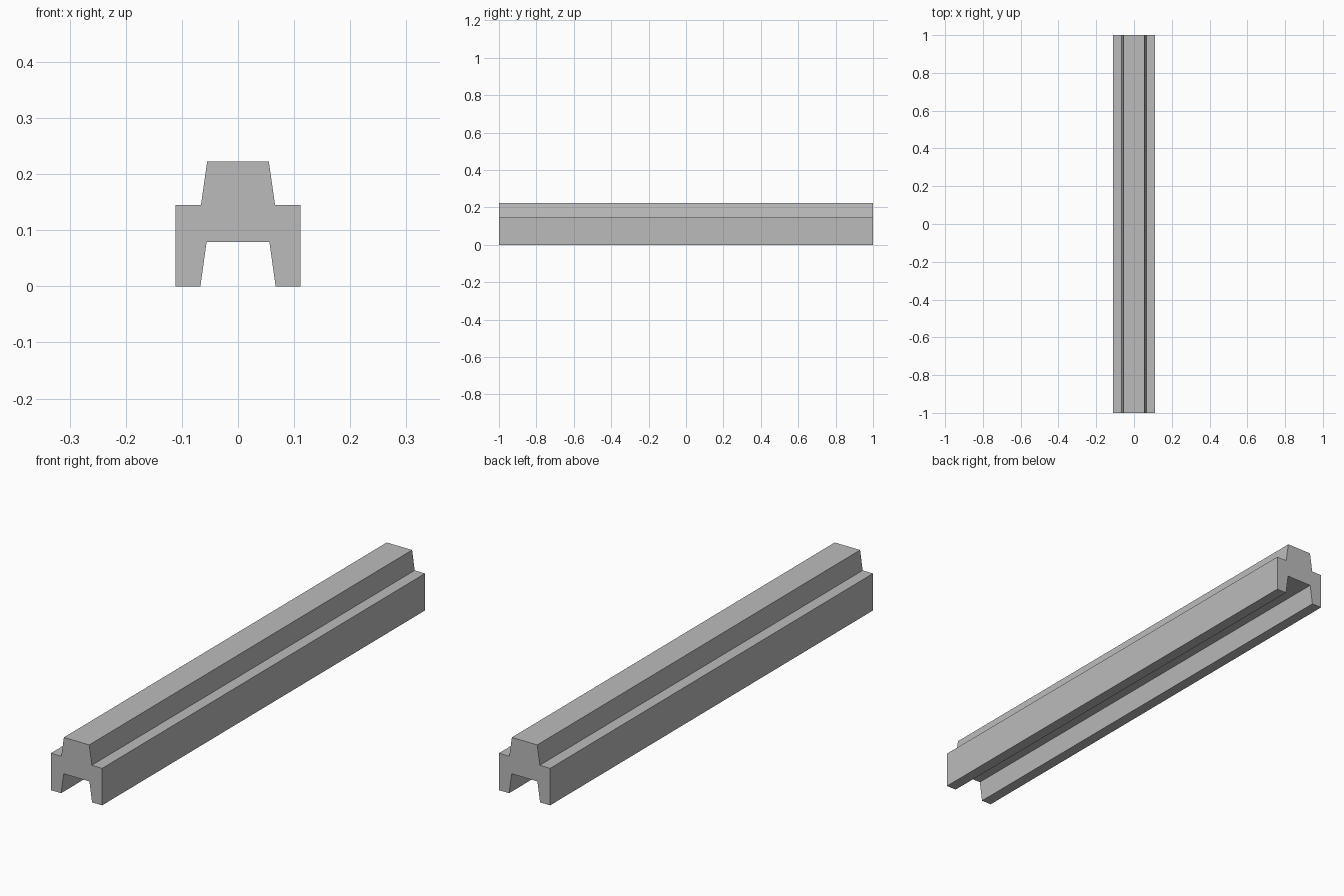
import bpy
import bmesh

cube = bpy.data.objects.get("Cube")
if cube:
    bpy.data.objects.remove(cube, do_unlink=True)

# Plain grey material
grey = bpy.data.materials.new("plain_grey")
grey.use_nodes = True
colour = (0.5, 0.5, 0.5, 1)
grey.diffuse_color = colour
grey.node_tree.nodes["Principled BSDF"].inputs["Base Color"].default_value = colour

# Right half of the rail section, from the top ridge down to the channel roof
half = [(0.055, 0.222), (0.066, 0.145), (0.111, 0.145),
        (0.111, 0), (0.067, 0), (0.056, 0.079)]
section = half + [(-x, z) for x, z in reversed(half)]

# Sweep the section along the length
bm = bmesh.new()
end = bm.faces.new([bm.verts.new((x, -1, z)) for x, z in section])
sweep = bmesh.ops.extrude_face_region(bm, geom=[end], use_keep_orig=True)
moved = [v for v in sweep["geom"] if isinstance(v, bmesh.types.BMVert)]
bmesh.ops.translate(bm, verts=moved, vec=(0, 2, 0))
bmesh.ops.recalc_face_normals(bm, faces=bm.faces[:])

mesh = bpy.data.meshes.new("channel_rail")
bm.to_mesh(mesh)
bm.free()
mesh.materials.append(grey)
rail = bpy.data.objects.new("channel_rail", mesh)
bpy.context.collection.objects.link(rail)
